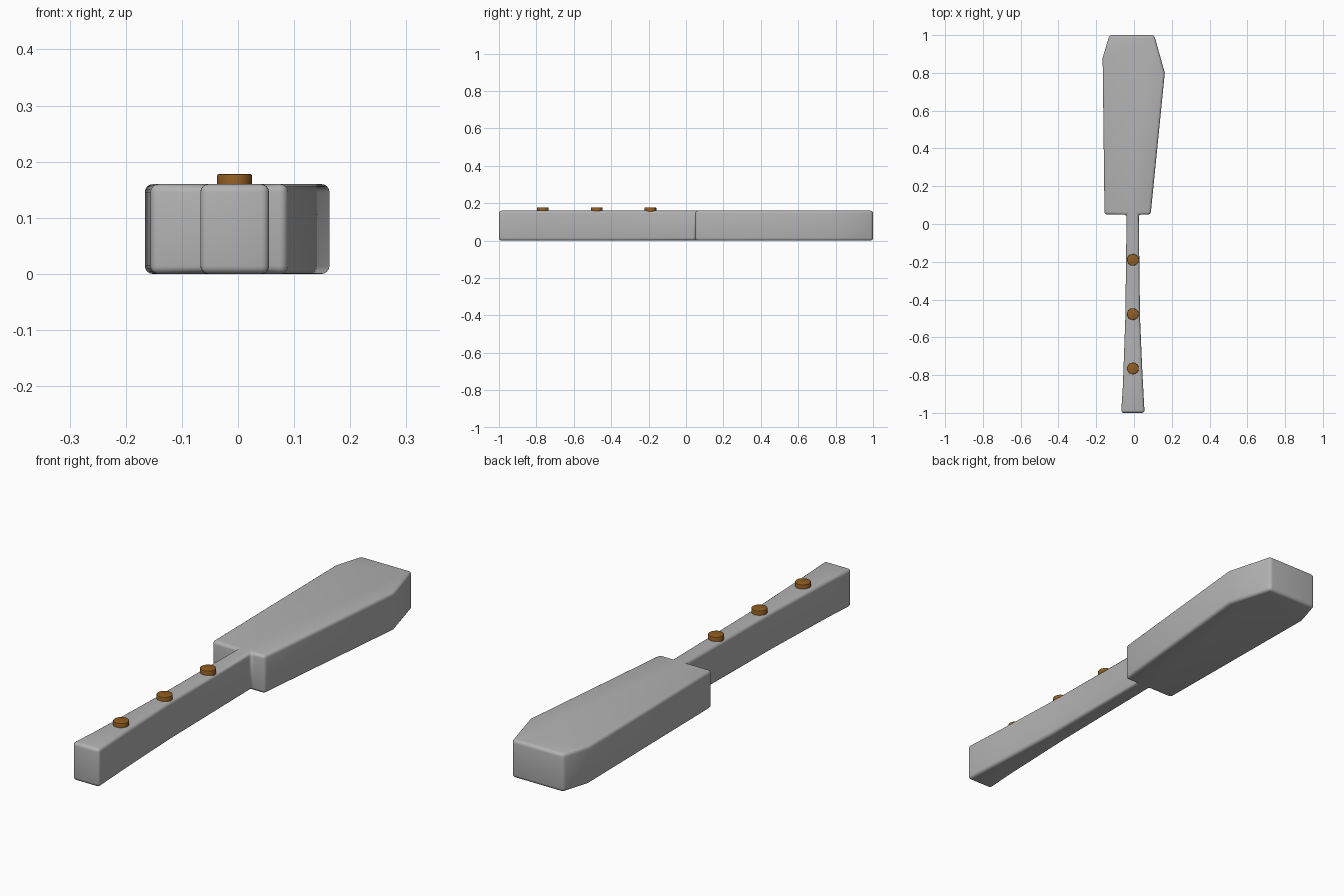
import bpy
import bmesh
import math

cube = bpy.data.objects.get("Cube")
if cube:
    bpy.data.objects.remove(cube, do_unlink=True)

HEIGHT = 0.16


def make_material(name, rgb):
    mat = bpy.data.materials.new(name)
    mat.use_nodes = True
    mat.diffuse_color = (*rgb, 1)
    mat.node_tree.nodes["Principled BSDF"].inputs["Base Color"].default_value = (*rgb, 1)
    return mat


def finish(obj, mat, bevel, segments):
    """Colour, round the edges and shade smooth."""
    obj.data.materials.append(mat)
    mod = obj.modifiers.new("rounded_edges", "BEVEL")
    mod.width = bevel
    mod.segments = segments
    mod.limit_method = "ANGLE"
    mod.angle_limit = math.radians(28)
    bpy.ops.object.select_all(action="DESELECT")
    obj.select_set(True)
    bpy.context.view_layer.objects.active = obj
    bpy.ops.object.modifier_apply(modifier=mod.name)
    bpy.ops.object.shade_smooth_by_angle(angle=math.radians(35))


grey = make_material("paddle grey", (0.45, 0.45, 0.45))
brown = make_material("rivet brown", (0.29, 0.11, 0.015))

# Paddle body: one outline holding the blade and the flared grip
outline = [
    (-0.13, 1), (-0.166, 0.88), (-0.156, 0.05), (-0.039, 0.05),
    (-0.046, -0.5), (-0.059, -0.86), (-0.068, -1),
    (0.056, -1), (0.045, -0.8), (0.032, -0.5),
    (0.025, 0.05), (0.088, 0.05), (0.163, 0.8), (0.107, 1),
]
bm = bmesh.new()
base = bm.faces.new([bm.verts.new((x, y, 0)) for x, y in outline])
extruded = bmesh.ops.extrude_face_region(bm, geom=[base])["geom"]
top = [v for v in extruded if isinstance(v, bmesh.types.BMVert)]
bmesh.ops.translate(bm, verts=top, vec=(0, 0, HEIGHT))
bmesh.ops.recalc_face_normals(bm, faces=bm.faces)
mesh = bpy.data.meshes.new("paddle_body")
bm.to_mesh(mesh)
bm.free()
body = bpy.data.objects.new("paddle_body", mesh)
bpy.context.collection.objects.link(body)
finish(body, grey, 0.014, 4)

# Rivets along the grip
for i, y in enumerate((-0.19, -0.477, -0.765)):
    bpy.ops.mesh.primitive_cylinder_add(
        vertices=16, radius=0.031, depth=0.04, location=(-0.006, y, HEIGHT - 0.002))
    rivet = bpy.context.object
    rivet.name = f"grip_rivet_{i + 1}"
    finish(rivet, brown, 0.003, 2)
